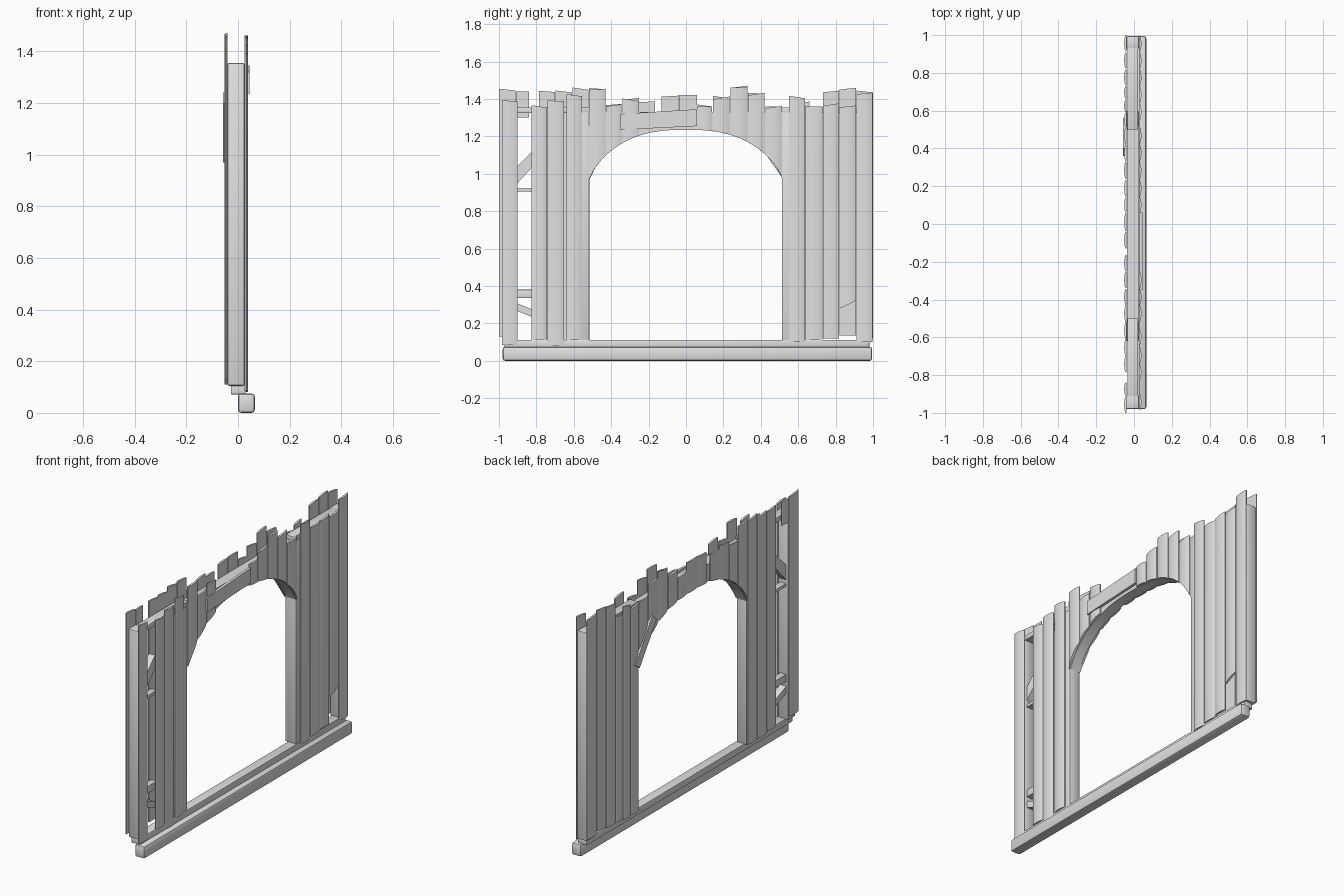
import bpy, bmesh, math, random
from mathutils import Vector

random.seed(4)
old = bpy.data.objects.get("Cube")
if old:
    bpy.data.objects.remove(old, do_unlink=True)

wood = bpy.data.materials.new("pale grey wood")
wood.use_nodes = True
wood.diffuse_color = (0.75, 0.75, 0.75, 1)
wood.node_tree.nodes["Principled BSDF"].inputs["Base Color"].default_value = (0.75, 0.75, 0.75, 1)


def finish(name, bm):
    bmesh.ops.recalc_face_normals(bm, faces=bm.faces)
    mesh = bpy.data.meshes.new(name)
    bm.to_mesh(mesh)
    bm.free()
    ob = bpy.data.objects.new(name, mesh)
    bpy.context.collection.objects.link(ob)
    mesh.materials.append(wood)
    bpy.ops.object.select_all(action='DESELECT')
    ob.select_set(True)
    bpy.context.view_layer.objects.active = ob
    bpy.ops.object.shade_smooth_by_angle(angle=math.radians(35))
    return ob


def arch(y):
    """Height of the underside of the arch."""
    t = min(abs(y) / 0.515, 1)
    return 0.97 + 0.265 * (1 - t ** 2.6) ** 0.75


def plank(name, y0, y1, bottom, top, side, slant=0.0):
    """Upright board with a bulged outer face; bottom is a height or a function of y."""
    bm = bmesh.new()
    inner, thick, n = (0.026, 0.013, 6) if side > 0 else (0.04, 0.012, 6)
    tilt = random.uniform(-0.008, 0.008)
    rows = []
    for i in range(n + 1):
        t = i / n
        y = y0 + (y1 - y0) * t
        outer = inner + thick * (0.45 + 0.55 * math.sin(math.pi * t) ** 0.6)
        z0 = bottom(y) if callable(bottom) else bottom + slant * t
        z1 = top + tilt * (t - 0.5) * 2
        rows.append([bm.verts.new((side * x, y, z)) for x, z in
                     ((inner, z0), (outer, z0), (outer, z1), (inner, z1))])
    for a, b in zip(rows, rows[1:]):
        for k in range(4):
            bm.faces.new((a[k], a[(k + 1) % 4], b[(k + 1) % 4], b[k]))
    bm.faces.new(rows[0])
    bm.faces.new(rows[-1])
    return finish(name, bm)


def beam(name, x0, x1, y0, y1, z0, z1, bevel=0.008):
    """Timber with softened edges."""
    bm = bmesh.new()
    bmesh.ops.create_cube(bm, size=1)
    for v in bm.verts:
        v.co = Vector(((x0 + x1) / 2 + v.co.x * (x1 - x0),
                       (y0 + y1) / 2 + v.co.y * (y1 - y0),
                       (z0 + z1) / 2 + v.co.z * (z1 - z0)))
    bmesh.ops.bevel(bm, geom=bm.edges[:], offset=bevel, segments=2, affect='EDGES', profile=0.5)
    return finish(name, bm)


def slab(name, x0, x1, outline):
    """Extrude a (y, z) outline from x0 to x1."""
    bm = bmesh.new()
    face = bm.faces.new([bm.verts.new((x0, y, z)) for y, z in outline])
    ext = bmesh.ops.extrude_face_region(bm, geom=[face])
    for v in ext["geom"]:
        if isinstance(v, bmesh.types.BMVert):
            v.co.x = x1
    return finish(name, bm)


# Ground beam and sill
beam("ground_beam", 0, 0.065, -0.98, 0.995, 0, 0.075, 0.012)
beam("sill", -0.028, 0.03, -0.97, 0.98, 0.072, 0.112, 0.004)

# Frame posts and top rails
beam("right_end_post", -0.042, 0.026, -0.98, -0.905, 0.105, 1.355)
beam("left_end_post", -0.04, 0.026, 0.925, 0.995, 0.105, 1.355)
beam("right_jamb", -0.04, 0.026, -0.62, -0.515, 0.105, 1.33)
beam("left_jamb", -0.04, 0.026, 0.512, 0.6, 0.105, 1.33)
for s, name in ((-1, "right_top_rail"), (1, "left_top_rail")):
    beam(name, -0.035, 0.022, *sorted((s * 0.5, s * 0.96)), 1.325, 1.355, 0.004)

# Curved lintel
steps = [-0.515 + 1.03 * i / 32 for i in range(33)]
slab("arch_lintel", -0.038, 0.024,
     [(y, arch(y)) for y in steps] + [(0.515, 1.33), (-0.515, 1.33)])

# Braces seen through the gap
for z0, z1 in ((0.905, 0.925), (0.335, 0.38)):
    beam("gap_rail", -0.03, 0.01, -0.91, -0.78, z0, z1, 0.003)
slab("upper_gap_brace", -0.03, 0.01, [(-0.91, 0.94), (-0.91, 1.03), (-0.80, 1.14), (-0.80, 1.06)])
slab("lower_gap_brace", -0.03, 0.01, [(-0.91, 0.27), (-0.91, 0.31), (-0.80, 0.265), (-0.80, 0.225)])

# Boards on the +x face: y range, bottom, top, bottom slant
for y0, y1, b, t, s in (
        (-0.985, -0.9, 0.085, 1.39, 0), (-0.825, -0.742, 0.11, 1.36, 0),
        (-0.74, -0.652, 0.08, 1.39, 0), (-0.64, -0.557, 0.11, 1.42, 0),
        (0.55, 0.636, 0.1, 1.41, 0), (0.64, 0.73, 0.11, 1.36, 0),
        (0.732, 0.818, 0.12, 1.37, 0), (0.822, 0.908, 0.28, 1.36, 0.04),
        (0.912, 0.998, 0.1, 1.43, 0)):
    plank("outer_board", y0, y1, b, t, 1, s)

# Boards on the -x face
for y0, y1, b, t in (
        (-1.0, -0.912, 0.13, 1.45), (-0.908, -0.84, 1.3, 1.44), (-0.785, -0.7, 0.12, 1.44),
        (-0.698, -0.61, 0.11, 1.44), (-0.608, -0.52, 0.11, 1.455),
        (0.515, 0.59, 0.11, 1.35), (0.592, 0.66, 0.11, 1.38), (0.662, 0.73, 0.12, 1.35),
        (0.732, 0.818, 0.12, 1.44), (0.822, 0.908, 0.135, 1.455), (0.912, 1.0, 0.12, 1.44)):
    plank("inner_board", y0, y1, b, t, -1)

# Short boards over the arch, on both faces where they show
for y0, y1, t in (
        (-0.518, -0.43, 1.455), (-0.428, -0.345, 1.37), (-0.34, -0.252, 1.4),
        (-0.25, -0.165, 1.385), (-0.13, -0.04, 1.415), (-0.038, 0.058, 1.42),
        (0.06, 0.14, 1.365), (0.144, 0.232, 1.41), (0.238, 0.328, 1.465),
        (0.332, 0.42, 1.43), (0.424, 0.512, 1.36)):
    plank("arch_board", y0, y1, arch, t, -1)
    if y0 > 0 or y0 < -0.3:
        plank("arch_board_outer", y0, y1, arch, t - 0.004, 1)

# Board nailed across the arch and slanted corner brace
slab("cross_board", 0.028, 0.044, [(-0.35, 1.235), (0.06, 1.255), (0.06, 1.345), (-0.35, 1.32)])
slab("corner_brace", -0.058, -0.04, [(0.52, 0.97), (0.36, 1.2), (0.4, 1.24), (0.56, 1.0)])
